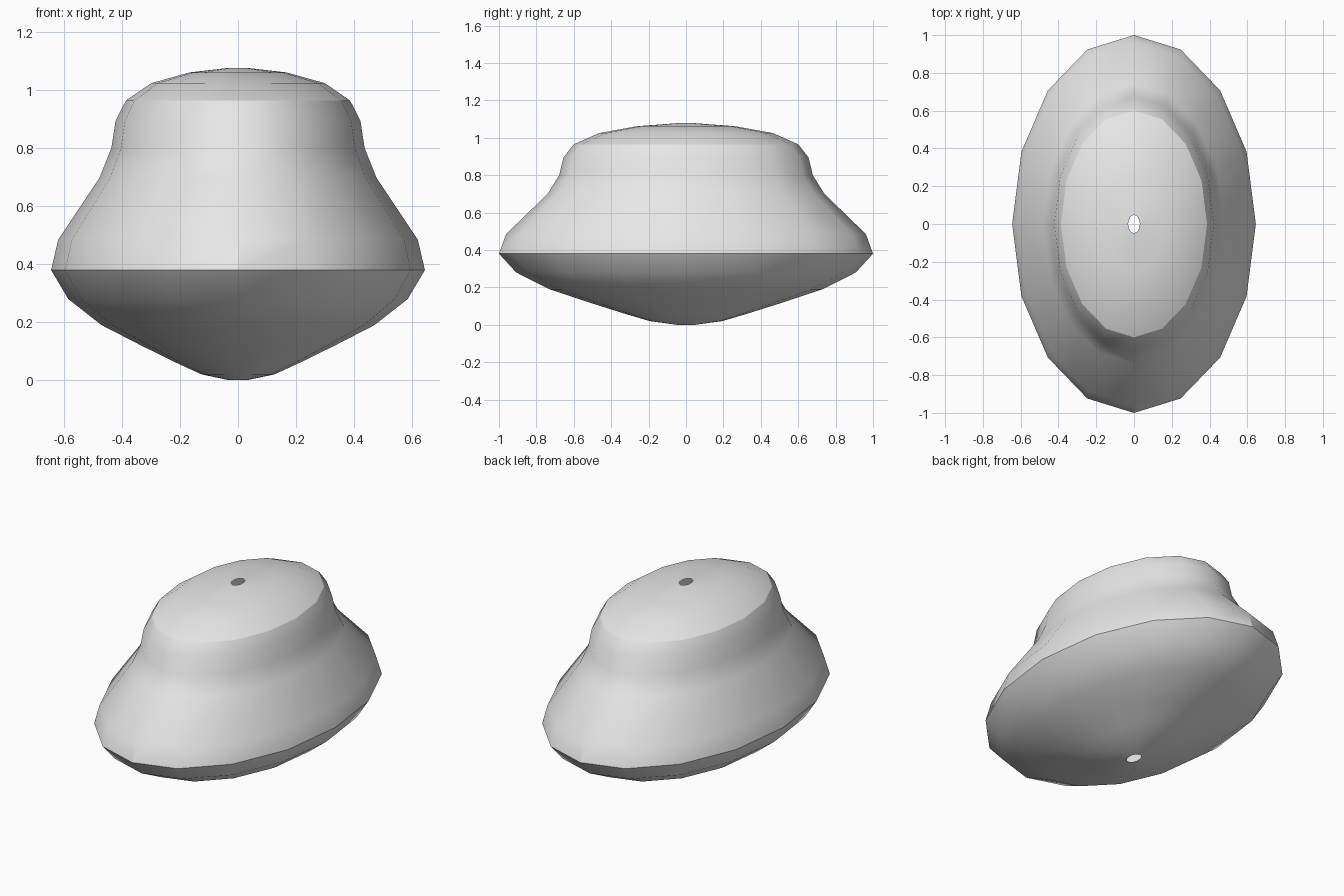
import bpy, bmesh, math

cube = bpy.data.objects.get("Cube")
if cube:
    bpy.data.objects.remove(cube, do_unlink=True)

SEGMENTS = 16
X_SCALE = 0.645          # the body is an oval, narrow across x
RIM_Z, CAP_Z = 0.38, 0.965

# Half profile from bottom hole to top hole: (radius along y, height)
PROFILE = [
    (0.048, 0.0), (0.195, 0.02), (0.33, 0.06), (0.51, 0.117), (0.73, 0.19),
    (0.908, 0.28), (1.0, RIM_Z), (0.962, 0.485), (0.74, 0.70), (0.678, 0.80),
    (0.655, 0.895), (0.60, CAP_Z), (0.465, 1.025), (0.26, 1.062), (0.048, 1.078),
]

# Single grey material
grey = bpy.data.materials.new("light grey")
grey.diffuse_color = (0.8, 0.8, 0.8, 1)
grey.use_nodes = True
grey.node_tree.nodes["Principled BSDF"].inputs["Base Color"].default_value = (0.8, 0.8, 0.8, 1)

# Oval shell, open at both poles
bm = bmesh.new()
rings = []
for r, z in PROFILE:
    angles = [2 * math.pi * i / SEGMENTS for i in range(SEGMENTS)]
    rings.append([bm.verts.new((X_SCALE * r * math.cos(a), r * math.sin(a), z))
                  for a in angles])
for low, high in zip(rings, rings[1:]):
    for i in range(SEGMENTS):
        j = (i + 1) % SEGMENTS
        bm.faces.new((low[i], low[j], high[j], high[i])).smooth = True

# Crisp creases around the rim and the cap
for e in bm.edges:
    for crease in (RIM_Z, CAP_Z):
        if all(abs(v.co.z - crease) < 1e-4 for v in e.verts):
            e.smooth = False

mesh = bpy.data.meshes.new("oval_shell")
bm.to_mesh(mesh)
bm.free()
mesh.materials.append(grey)
shell = bpy.data.objects.new("oval_shell", mesh)
bpy.context.collection.objects.link(shell)

# Smooth shading with sharp edges kept
bpy.ops.object.select_all(action='DESELECT')
shell.select_set(True)
bpy.context.view_layer.objects.active = shell
bpy.ops.object.shade_smooth_by_angle(angle=math.radians(30), keep_sharp_edges=True)
